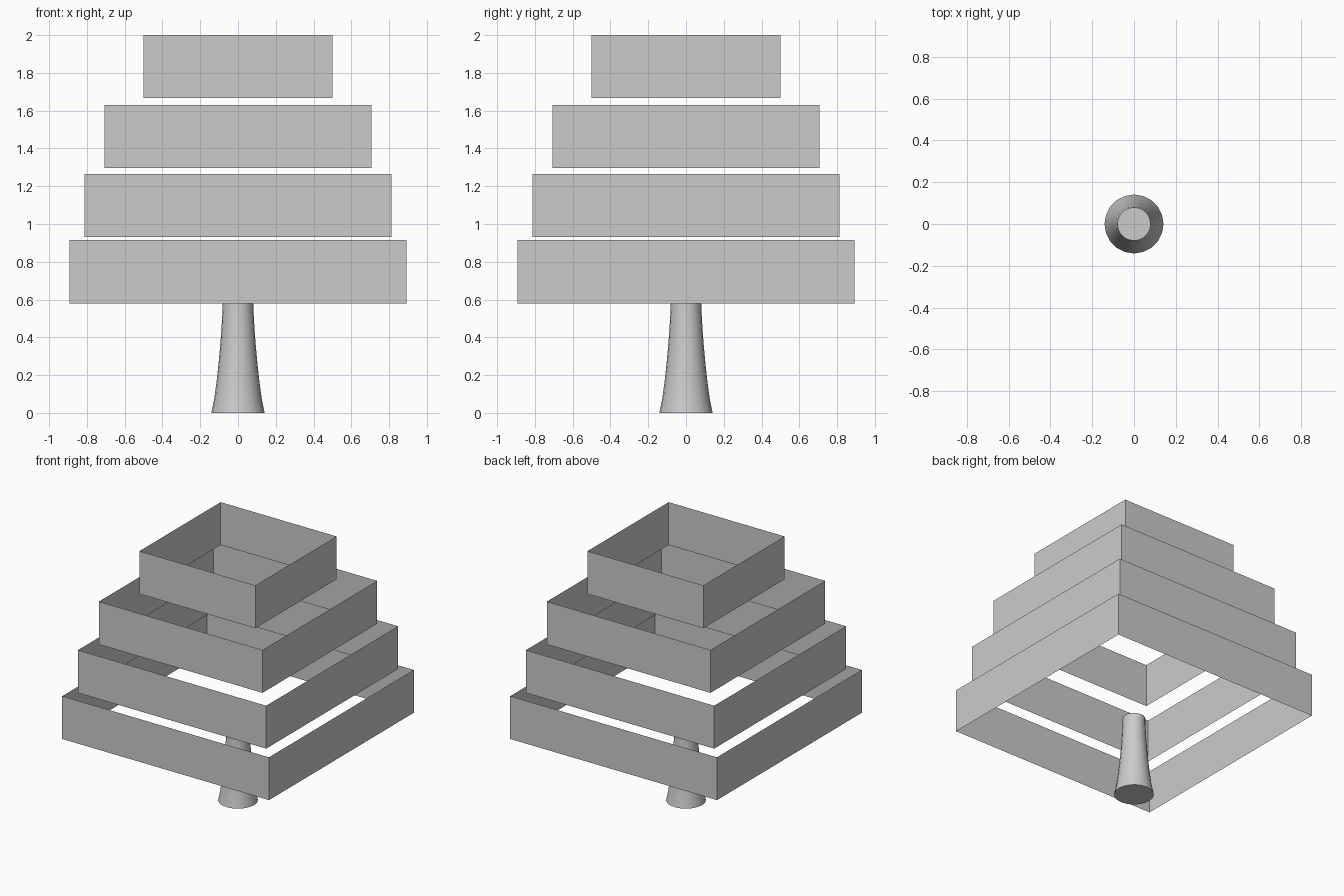
import bpy, bmesh, math

if "Cube" in bpy.data.objects:
    bpy.data.objects.remove(bpy.data.objects["Cube"])


def finish(bm, name):
    bmesh.ops.recalc_face_normals(bm, faces=bm.faces)
    mesh = bpy.data.meshes.new(name)
    bm.to_mesh(mesh)
    bm.free()
    obj = bpy.data.objects.new(name, mesh)
    bpy.context.collection.objects.link(obj)
    return obj


# Open square foliage tiers: single-sheet walls without top or bottom
def tier(name, half, bottom, height=0.334):
    bm = bmesh.new()
    corners = [(-half, -half), (half, -half), (half, half), (-half, half)]
    low = [bm.verts.new((x, y, bottom)) for x, y in corners]
    high = [bm.verts.new((x, y, bottom + height)) for x, y in corners]
    for i in range(4):
        j = (i + 1) % 4
        bm.faces.new((low[i], low[j], high[j], high[i]))
    return finish(bm, name)


for i, (half, bottom) in enumerate([(0.892, 0.58), (0.812, 0.93),
                                    (0.706, 1.296), (0.5, 1.666)]):
    tier(f"foliage_tier_{i + 1}", half, bottom)

# Flared trunk: stacked rings with capped ends
SIDES = 20
profile = [(0.141, 0.0), (0.125, 0.08), (0.113, 0.17), (0.102, 0.27),
           (0.093, 0.37), (0.086, 0.47), (0.081, 0.56), (0.08, 0.62)]
bm = bmesh.new()
rings = [[bm.verts.new((r * math.cos(2 * math.pi * k / SIDES),
                        r * math.sin(2 * math.pi * k / SIDES), z))
          for k in range(SIDES)] for r, z in profile]
for a, b in zip(rings, rings[1:]):
    for k in range(SIDES):
        n = (k + 1) % SIDES
        bm.faces.new((a[k], a[n], b[n], b[k]))
bm.faces.new(rings[0][::-1])
bm.faces.new(rings[-1])
trunk = finish(bm, "trunk")
bpy.context.view_layer.objects.active = trunk
trunk.select_set(True)
bpy.ops.object.shade_smooth_by_angle(angle=math.radians(35))
